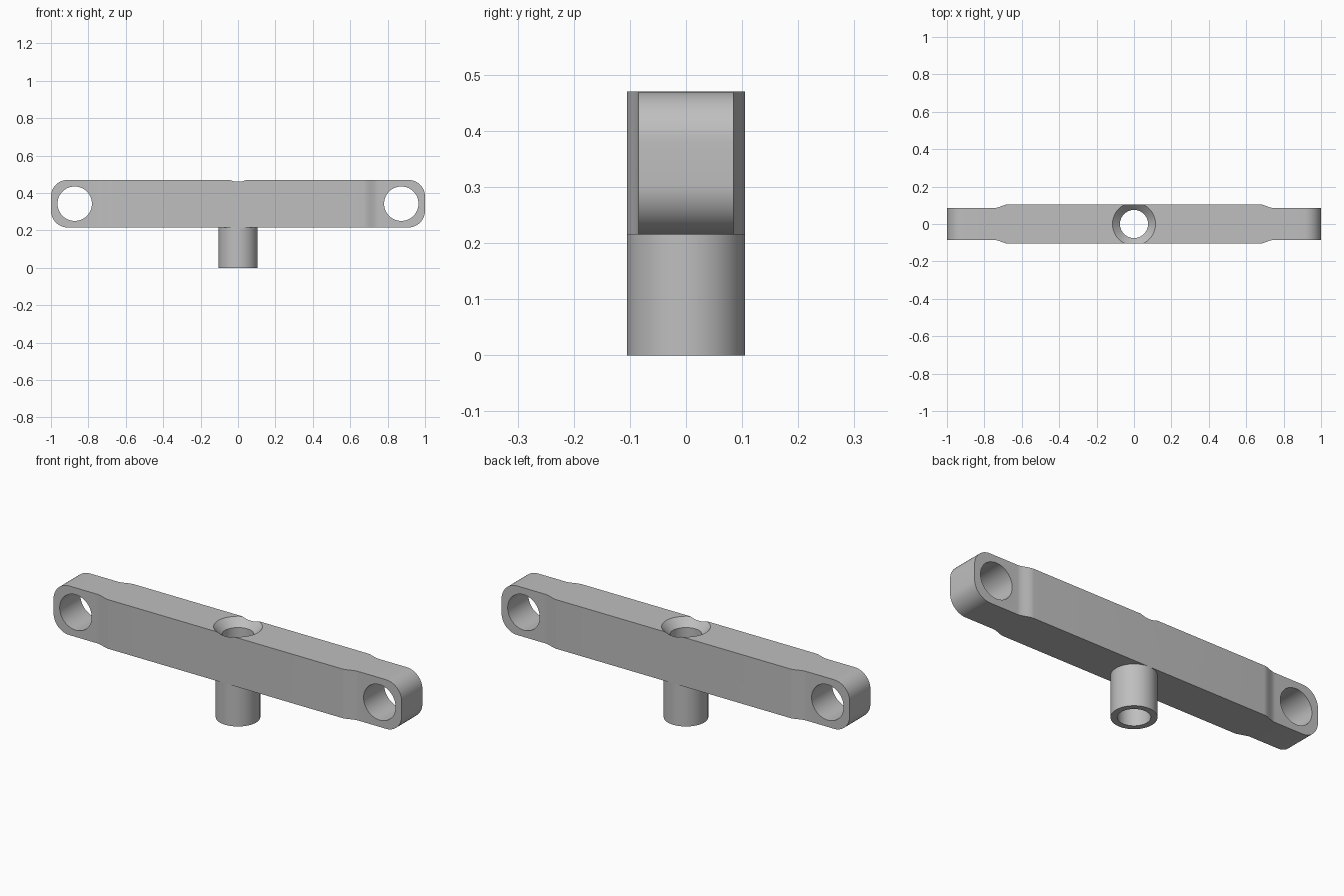
import bpy, bmesh
from math import sin, cos, pi, radians
from mathutils import Vector

if "Cube" in bpy.data.objects:
    bpy.data.objects.remove(bpy.data.objects["Cube"])

LOW, TOP = 0.215, 0.47          # underside and top of the bar
WIDE, SLIM = 0.105, 0.085       # half thickness at the middle and at the ends
MID = (LOW + TOP) / 2
CORNER = 0.09
POST_R, BORE_R, SINK_R = 0.105, 0.075, 0.115
SEGMENTS = 96

grey = bpy.data.materials.new("plain grey")
grey.use_nodes = True
colour = (0.52, 0.52, 0.52, 1)
grey.diffuse_color = colour
grey.node_tree.nodes["Principled BSDF"].inputs["Base Color"].default_value = colour


def prism(name, points, sweep):
    """Extrude a closed outline along a vector."""
    bm = bmesh.new()
    face = bm.faces.new([bm.verts.new(p) for p in points])
    result = bmesh.ops.extrude_face_region(bm, geom=[face])
    moved = [v for v in result["geom"] if isinstance(v, bmesh.types.BMVert)]
    bmesh.ops.translate(bm, verts=moved, vec=Vector(sweep))
    bmesh.ops.recalc_face_normals(bm, faces=bm.faces)
    mesh = bpy.data.meshes.new(name)
    bm.to_mesh(mesh)
    bm.free()
    mesh.materials.append(grey)
    obj = bpy.data.objects.new(name, mesh)
    bpy.context.collection.objects.link(obj)
    return obj


def cylinder(name, radius, bottom, top):
    ring = [(radius * cos(2 * pi * i / SEGMENTS), radius * sin(2 * pi * i / SEGMENTS), bottom)
            for i in range(SEGMENTS)]
    return prism(name, ring, (0, 0, top - bottom))


def combine(target, tool, operation):
    """Apply a boolean and discard the tool."""
    tool.hide_render = True
    mod = target.modifiers.new("cut", "BOOLEAN")
    mod.operation, mod.object, mod.solver = operation, tool, "EXACT"
    bpy.context.view_layer.objects.active = target
    bpy.ops.object.modifier_apply(modifier=mod.name)
    bpy.data.objects.remove(tool)


# Side outline: rounded rectangle
outline = []
for quarter, (sx, sz) in enumerate([(1, 1), (-1, 1), (-1, -1), (1, -1)]):
    cx, cz = sx * (1 - CORNER), MID + sz * ((TOP - LOW) / 2 - CORNER)
    for i in range(13):
        a = (quarter + i / 12) * pi / 2
        outline.append((cx + CORNER * cos(a), -0.2, cz + CORNER * sin(a)))
bar = prism("cross_bar", outline, (0, 0.4, 0))

# Plan outline: thick middle easing into slimmer ends
edge = [(1.1, SLIM)]
for i in range(13):
    t = i / 12
    edge.append((0.75 - 0.08 * t, SLIM + (WIDE - SLIM) * t * t * (3 - 2 * t)))
half = edge + [(-x, y) for x, y in reversed(edge)]
plan = half + [(x, -y) for x, y in reversed(half)]
combine(bar, prism("plan_cutter", [(x, y, 0.1) for x, y in plan], (0, 0, 0.5)), "INTERSECT")

# Pivot holes through both ends
for side in (-1, 1):
    hole = [(side * 0.873 + 0.092 * cos(2 * pi * i / SEGMENTS), -0.2,
             MID + 0.092 * sin(2 * pi * i / SEGMENTS)) for i in range(SEGMENTS)]
    combine(bar, prism("hole_cutter", hole, (0, 0.4, 0)), "DIFFERENCE")

# Countersink at the top centre, bevelled down to the bore
bpy.ops.mesh.primitive_cone_add(vertices=SEGMENTS, radius1=BORE_R - 0.01, radius2=SINK_R + 0.02,
                                depth=0.07, location=(0, 0, TOP - 0.015))
combine(bar, bpy.context.object, "DIFFERENCE")
combine(bar, cylinder("bore_cutter", BORE_R, -0.1, 0.6), "DIFFERENCE")

# Hollow post beneath the bar
post = cylinder("hollow_post", POST_R, 0, LOW)
combine(post, cylinder("bore_cutter", BORE_R, -0.1, 0.6), "DIFFERENCE")

for obj in (bar, post):
    obj.data.materials.clear()
    obj.data.materials.append(grey)
    for poly in obj.data.polygons:
        poly.material_index = 0
    bpy.ops.object.select_all(action="DESELECT")
    obj.select_set(True)
    bpy.context.view_layer.objects.active = obj
    bpy.ops.object.shade_smooth_by_angle(angle=radians(30))
